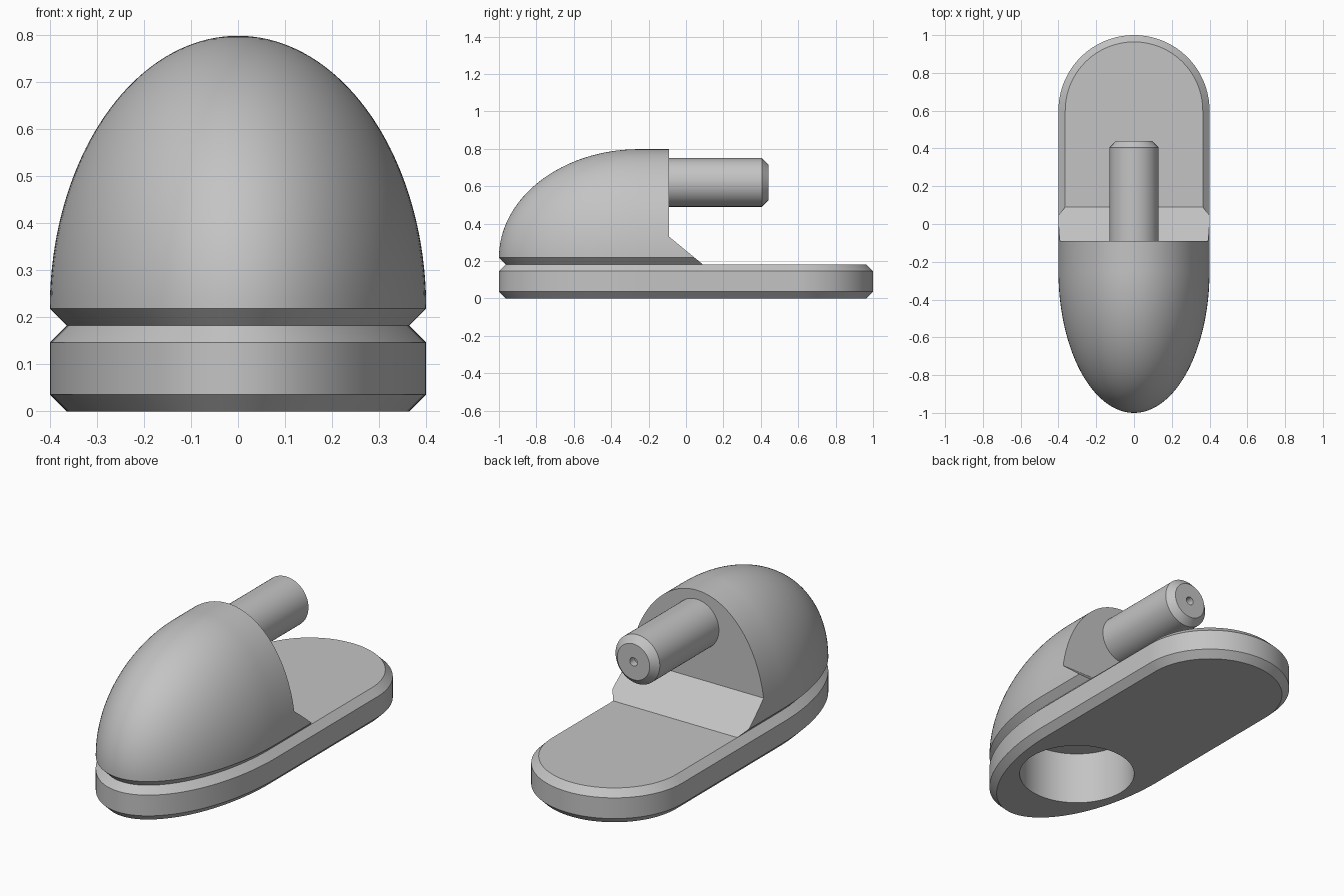
import bpy, bmesh
from math import sin, cos, pi, radians

if "Cube" in bpy.data.objects:
    bpy.data.objects.remove(bpy.data.objects["Cube"], do_unlink=True)

# Shared dimensions
HALF_W, NOSE_LEN, NOSE_Y = 0.4, 0.75, -0.25
TAIL_Y, CHAMFER, BASE_H = 0.6, 0.036, 0.182
DOME_Z = BASE_H + CHAMFER
SEG = 64

grey = bpy.data.materials.new("plain grey")
grey.use_nodes = True
grey.diffuse_color = (0.55, 0.55, 0.55, 1)
grey.node_tree.nodes["Principled BSDF"].inputs["Base Color"].default_value = (0.55, 0.55, 0.55, 1)


def nose(inset=0.0, scale=1.0):
    """Half ellipse from +x round the front to -x."""
    pts = []
    for i in range(SEG + 1):
        a = pi * i / SEG
        nx, ny = cos(a) / HALF_W, -sin(a) / NOSE_LEN
        n = (nx * nx + ny * ny) ** 0.5
        x = HALF_W * scale * cos(a) - inset * nx / n
        y = NOSE_Y - NOSE_LEN * scale * sin(a) - inset * ny / n
        pts.append((x, y))
    return pts


def tail(inset=0.0):
    """Half circle from -x round the back to +x."""
    r = HALF_W - inset
    return [(-r * cos(pi * i / SEG), TAIL_Y + r * sin(pi * i / SEG)) for i in range(SEG + 1)]


def loft(name, rings, cap_ends=True):
    """Skin a stack of closed rings into a solid."""
    bm = bmesh.new()
    loops = [[bm.verts.new(p) for p in ring] for ring in rings]
    n = len(loops[0])
    for low, high in zip(loops, loops[1:]):
        for i in range(n):
            j = (i + 1) % n
            bm.faces.new((low[i], low[j], high[j], high[i]))
    if cap_ends:
        bm.faces.new(loops[0][::-1])
        bm.faces.new(loops[-1])
    bmesh.ops.remove_doubles(bm, verts=bm.verts, dist=1e-5)
    bmesh.ops.recalc_face_normals(bm, faces=bm.faces)
    mesh = bpy.data.meshes.new(name)
    bm.to_mesh(mesh)
    bm.free()
    obj = bpy.data.objects.new(name, mesh)
    bpy.context.collection.objects.link(obj)
    mesh.materials.append(grey)
    return obj


def activate(obj):
    bpy.ops.object.select_all(action='DESELECT')
    obj.select_set(True)
    bpy.context.view_layer.objects.active = obj


def cut(obj, cutter):
    cutter.hide_render = True
    mod = obj.modifiers.new("cut", 'BOOLEAN')
    mod.operation, mod.solver, mod.object = 'DIFFERENCE', 'EXACT', cutter
    activate(obj)
    bpy.ops.object.modifier_apply(modifier=mod.name)


# Base plate: elliptical nose, round tail, chamfered rims
base = loft("base_plate", [
    [(x, y, z) for x, y in nose(inset) + tail(inset)]
    for inset, z in ((CHAMFER, 0), (0, CHAMFER), (0, BASE_H - CHAMFER), (CHAMFER, BASE_H))])

# Dome: undercut rim, then shrinking outlines up to the ridge
BACK = 0.2


def dome_ring(z, inset=0.0, scale=1.0):
    w = HALF_W * scale - inset
    pts = nose(inset, scale) + [(-w, BACK), (w, BACK)]
    return [(x, y, z) for x, y in pts]


STEPS = 40
rings = [dome_ring(BASE_H, inset=CHAMFER)]
for k in range(STEPS + 1):
    t = pi / 2 * k / STEPS
    rings.append(dome_ring(DOME_Z + 0.58 * sin(t), scale=cos(t)))
# The top ring closes to a single ridge line
dome = loft("dome_body", rings[:-1] + [rings[-1]], cap_ends=False)
bm = bmesh.new()
bm.from_mesh(dome.data)
bmesh.ops.holes_fill(bm, edges=[e for e in bm.edges if e.is_boundary], sides=0)
bmesh.ops.recalc_face_normals(bm, faces=bm.faces)
bm.to_mesh(dome.data)
bm.free()

# Back of the dome: upright face above a sloping foot
step = [(-0.09, 1), (-0.09, 0.33), (0.09, BASE_H), (0.12, 0.156), (0.5, 0.156), (0.5, 1)]
back_cutter = loft("back_cutter", [[(x, y, z) for y, z in step] for x in (-0.6, 0.6)])
cut(dome, back_cutter)

# Round socket in the underside
socket_cutter = loft("socket_cutter", [
    [(0.29 * cos(2 * pi * i / SEG), -0.45 + 0.29 * sin(2 * pi * i / SEG), z) for i in range(SEG)]
    for z in (-0.1, 0.285)])
cut(base, socket_cutter)
cut(dome, socket_cutter)

# Shaft with chamfered tip and a small centre hole
profile = [(0.13, -0.14), (0.13, 0.405), (0.095, 0.44), (0.022, 0.44), (0.022, 0.40)]
shaft = loft("shaft", [
    [(r * cos(2 * pi * i / SEG), y, 0.62 + r * sin(2 * pi * i / SEG)) for i in range(SEG)]
    for r, y in profile])

for cutter in (back_cutter, socket_cutter):
    bpy.data.objects.remove(cutter, do_unlink=True)
for part in (base, dome, shaft):
    activate(part)
    bpy.ops.object.shade_smooth_by_angle(angle=radians(25))
